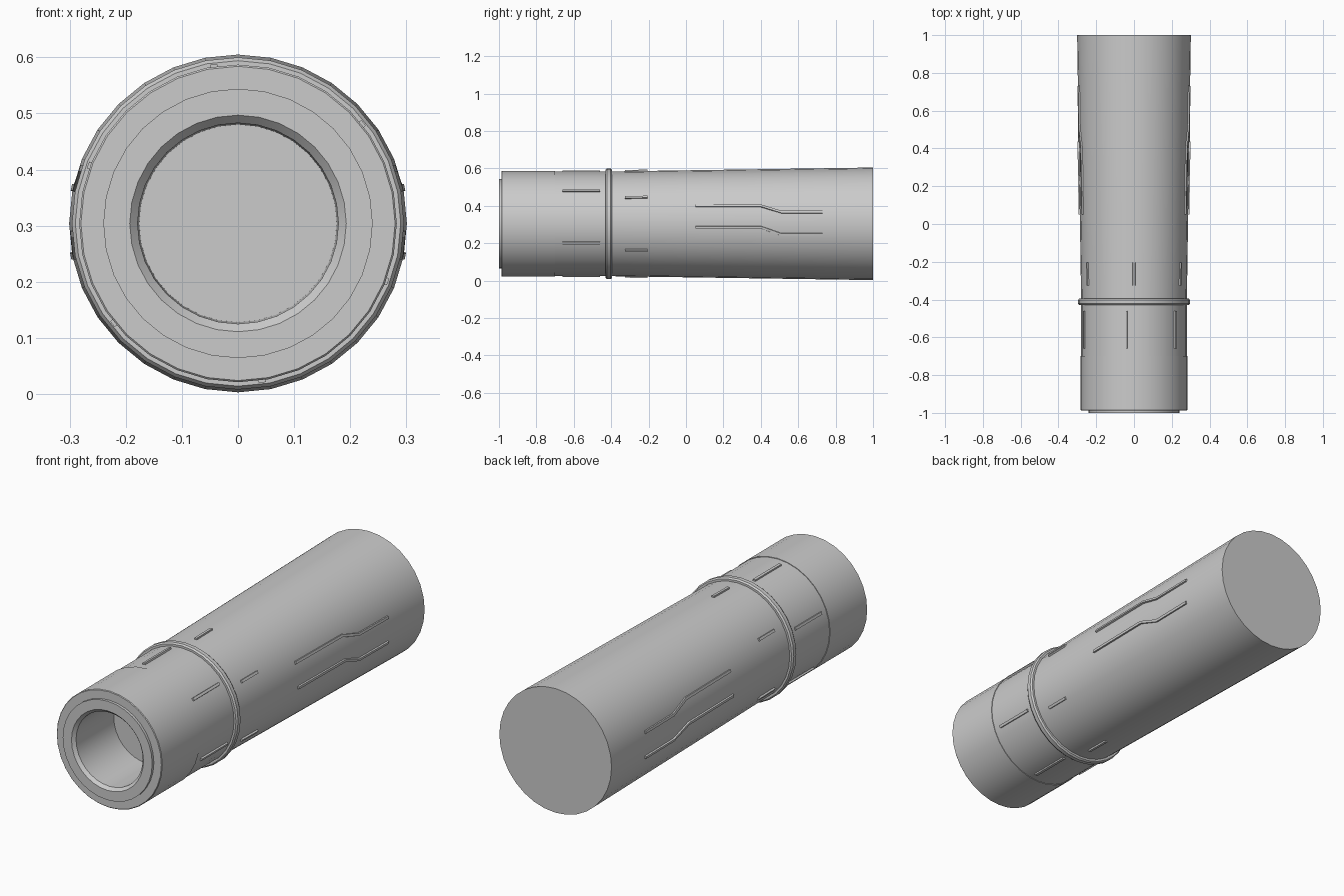
import bpy, math

if "Cube" in bpy.data.objects:
    bpy.data.objects.remove(bpy.data.objects["Cube"])

CZ = 0.304      # height of the long axis
SIDES = 32


def make_object(name, verts, faces):
    mesh = bpy.data.meshes.new(name)
    mesh.from_pydata(verts, [], faces)
    mesh.update()
    obj = bpy.data.objects.new(name, mesh)
    bpy.context.collection.objects.link(obj)
    bpy.ops.object.select_all(action='DESELECT')
    obj.select_set(True)
    bpy.context.view_layer.objects.active = obj
    bpy.ops.object.shade_smooth_by_angle(angle=math.radians(25))
    return obj


def point(y, r, a):
    return (r * math.cos(a), y, CZ + r * math.sin(a))


def lathe(name, profile, cap_start=False, cap_end=False):
    """Turn (y, radius) points round the y axis; outer skin runs front to back."""
    verts = [point(y, r, 2 * math.pi * k / SIDES) for y, r in profile for k in range(SIDES)]
    faces = []
    for i in range(len(profile) - 1):
        for k in range(SIDES):
            n = (k + 1) % SIDES
            a, b = i * SIDES, (i + 1) * SIDES
            faces.append((a + k, a + n, b + n, b + k))
    last = (len(profile) - 1) * SIDES
    if cap_start:
        faces.append(tuple(reversed(range(SIDES))))
    if cap_end:
        faces.append(tuple(range(last, last + SIDES)))
    for i, f in enumerate(faces):
        faces[i] = tuple(reversed(f))
    obj = make_object(name, verts, faces)
    # make face directions consistent
    import bmesh
    bm = bmesh.new()
    bm.from_mesh(obj.data)
    for f in bm.faces:
        f.normal_update()
    if cap_end:
        bmesh.ops.recalc_face_normals(bm, faces=bm.faces)
    bm.to_mesh(obj.data)
    bm.free()
    return obj


def handle_radius(y):
    return 0.280 + (y + 0.395) / 1.395 * 0.021


def rib(name, path, radius, width=0.016, height=0.007):
    """Raised strip on the skin following (y, angle) points."""
    verts, faces = [], []
    for y, a in path:
        r = radius(y)
        w = width / 2 / r
        for dr, da in ((-0.008, -w), (height, -w * 0.75), (height, w * 0.75), (-0.008, w)):
            verts.append(point(y, r + dr, a + da))
    n = len(path)
    for i in range(n - 1):
        for k in range(4):
            m = (k + 1) % 4
            faces.append((4 * i + k, 4 * i + 4 + k, 4 * i + 4 + m, 4 * i + m))
    faces += [(0, 1, 2, 3), tuple(4 * n - 4 + k for k in (3, 2, 1, 0))]
    return make_object(name, verts, faces)


# Head with raised lip, chamfered mouth and blind bore, as one skin
lathe("head", [(-0.66, 0.132), (-0.67, 0.132), (-0.67, 0.176), (-0.985, 0.179),
               (-1.0, 0.193), (-1.0, 0.24), (-0.987, 0.24), (-0.987, 0.280),
               (-0.984, 0.283), (-0.70, 0.283), (-0.70, 0.276)],
      cap_start=True, cap_end=True)

# Neck, collar and tapered handle
lathe("neck", [(-0.70, 0.280), (-0.40, 0.280)], cap_start=True, cap_end=True)
lathe("collar", [(-0.43, 0.276), (-0.43, 0.290), (-0.422, 0.296), (-0.403, 0.296),
                 (-0.395, 0.290), (-0.395, 0.276)], cap_start=True, cap_end=True)
lathe("handle", [(-0.40, 0.280), (1.0, 0.301)], cap_start=True, cap_end=True)

# Short ribs around the neck and the front of the handle
for k in range(6):
    a = math.radians(38.7 + 60 * k)
    rib(f"neck_rib_{k + 1}", [(-0.66, a), (-0.46, a)], lambda y: 0.280)
    a = math.radians(30 + 60 * k)
    rib(f"handle_rib_{k + 1}", [(-0.325, a), (-0.205, a)], handle_radius)

# Pairs of kinked grip ribs on both sides of the handle
for label, z1, z2 in (("upper", 0.400, 0.367), ("lower", 0.285, 0.247)):
    for side in ("right", "left"):
        path = []
        for y, z in ((0.05, z1), (0.40, z1), (0.51, z2), (0.73, z2)):
            a = math.asin((z - CZ) / handle_radius(y))
            path.append((y, a if side == "right" else math.pi - a))
        rib(f"{label}_grip_rib_{side}", path, handle_radius)
